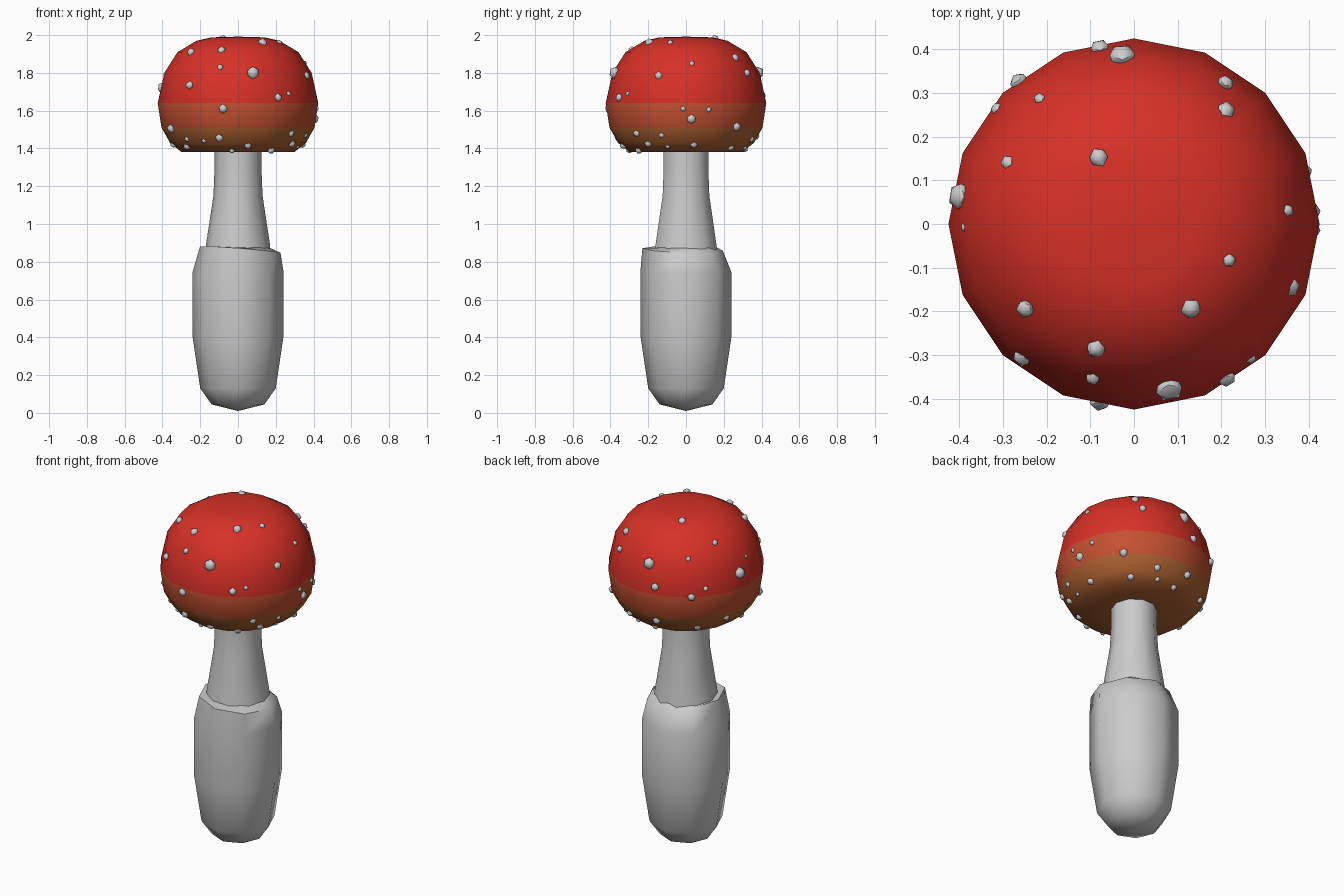
import bpy, bmesh
from math import cos, sin, radians, tau, atan2
from mathutils import Matrix, Vector

if "Cube" in bpy.data.objects:
    bpy.data.objects.remove(bpy.data.objects["Cube"])


def material(name, rgb):
    m = bpy.data.materials.new(name)
    m.diffuse_color = (*rgb, 1)
    m.use_nodes = True
    m.node_tree.nodes["Principled BSDF"].inputs["Base Color"].default_value = m.diffuse_color
    return m


def add_object(name, bm, angle, mats=()):
    bmesh.ops.recalc_face_normals(bm, faces=bm.faces)
    me = bpy.data.meshes.new(name)
    bm.to_mesh(me)
    bm.free()
    ob = bpy.data.objects.new(name, me)
    bpy.context.collection.objects.link(ob)
    for m in mats:
        me.materials.append(m)
    bpy.ops.object.select_all(action='DESELECT')
    ob.select_set(True)
    bpy.context.view_layer.objects.active = ob
    bpy.ops.object.shade_smooth_by_angle(angle=radians(angle))
    return ob


def lathe(profile, sides, shade=lambda row: 0):
    """Revolve (radius, z) points; a zero radius closes to a pole."""
    bm = bmesh.new()
    rings = []
    for r, z in profile:
        n = 1 if r == 0 else sides
        rings.append([bm.verts.new((r * cos(tau * i / sides), r * sin(tau * i / sides), z))
                      for i in range(n)])
    for k, (a, b) in enumerate(zip(rings, rings[1:])):
        for i in range(sides):
            j = (i + 1) % sides
            loop = [a[i % len(a)], a[j % len(a)], b[j % len(b)], b[i % len(b)]]
            face = bm.faces.new(list(dict.fromkeys(loop)))
            face.material_index = shade(k)
    return bm, rings


# bulb at the base, with an uneven rim
bulb, rings = lathe([(0, .01), (.14, .045), (.2, .13), (.24, .40), (.242, .74),
                     (.213, .865), (.165, .875), (.15, .84)], 8)
for v in rings[5]:
    v.co += Vector((.012, -.018, -.08 * v.co.x - .03 * v.co.y))
add_object("base_bulb", bulb, 50)

# stem
stem, _ = lathe([(0, .80), (.178, .80), (.168, .90), (.13, 1.15), (.124, 1.30),
                 (.124, 1.42), (0, 1.42)], 10)
add_object("stem", stem, 50)

# cap: red above, fading to orange-brown underneath
outer = [(.3, 1.382), (.36, 1.43), (.405, 1.51), (.425, 1.64), (.39, 1.80),
         (.32, 1.91), (.22, 1.97), (.14, 1.988)]
cap, _ = lathe([(0, 1.385), (.12, 1.385)] + outer + [(0, 1.992)], 16,
               lambda k: 0 if k > 4 else (1 if k == 4 else 2))
add_object("cap", cap, 60, [material("cap_red", (.68, .03, .02)),
                            material("cap_red_brown", (.55, .08, .03)),
                            material("cap_orange", (.42, .12, .03))])


def surface(z):
    """Cap radius and outward slope angle at a height."""
    for (r0, z0), (r1, z1) in zip(outer, outer[1:]):
        if z0 <= z <= z1:
            t = (z - z0) / (z1 - z0)
            return r0 + t * (r1 - r0), atan2(r0 - r1, z1 - z0)


# warts: azimuth in degrees, height, radius
upper_warts = [
    (94, 1.80, .032), (51, 1.88, .022), (57, 1.80, .02), (118, 1.98, .022),
    (127, 1.84, .014), (129, 1.64, .022), (140, 1.68, .015), (154, 1.90, .017),
    (171, 1.72, .032), (181, 1.79, .012), (218, 1.91, .022), (230, 1.735, .022),
    (253, 1.92, .022), (255, 1.83, .017), (259, 1.61, .024), (282, 1.80, .033),
    (301, 1.67, .021), (311, 1.69, .013), (304, 1.96, .024), (339, 1.96, .016),
    (338, 1.785, .022), (5, 1.85, .015), (101, 1.68, .022)]
lower_warts = [
    (358, 1.61, .015), (4, 1.555, .025), (17, 1.605, .014), (42, 1.515, .023),
    (70, 1.45, .02), (100, 1.465, .022), (47, 1.405, .02), (7, 1.42, .02),
    (73, 1.405, .015), (340, 1.47, .016), (325, 1.425, .02), (343, 1.41, .012),
    (93, 1.395, .018), (135, 1.43, .02), (207, 1.505, .025), (254.5, 1.455, .022),
    (317, 1.48, .02), (279, 1.415, .02), (223, 1.45, .016), (240, 1.44, .012),
    (215, 1.41, .02), (305, 1.39, .02), (264, 1.388, .015), (160, 1.47, .02),
    (185, 1.42, .018)]
warts = bmesh.new()
for az, z, size in upper_warts + lower_warts:
    r, slope = surface(z)
    place = (Matrix.Rotation(radians(az), 4, 'Z') @ Matrix.Translation((r * .985, 0, z))
             @ Matrix.Rotation(-slope, 4, 'Y') @ Matrix.Diagonal((.9, 1, 1, 1)))
    bmesh.ops.create_icosphere(warts, subdivisions=1, radius=size * 1.05, matrix=place)
add_object("warts", warts, 45)
